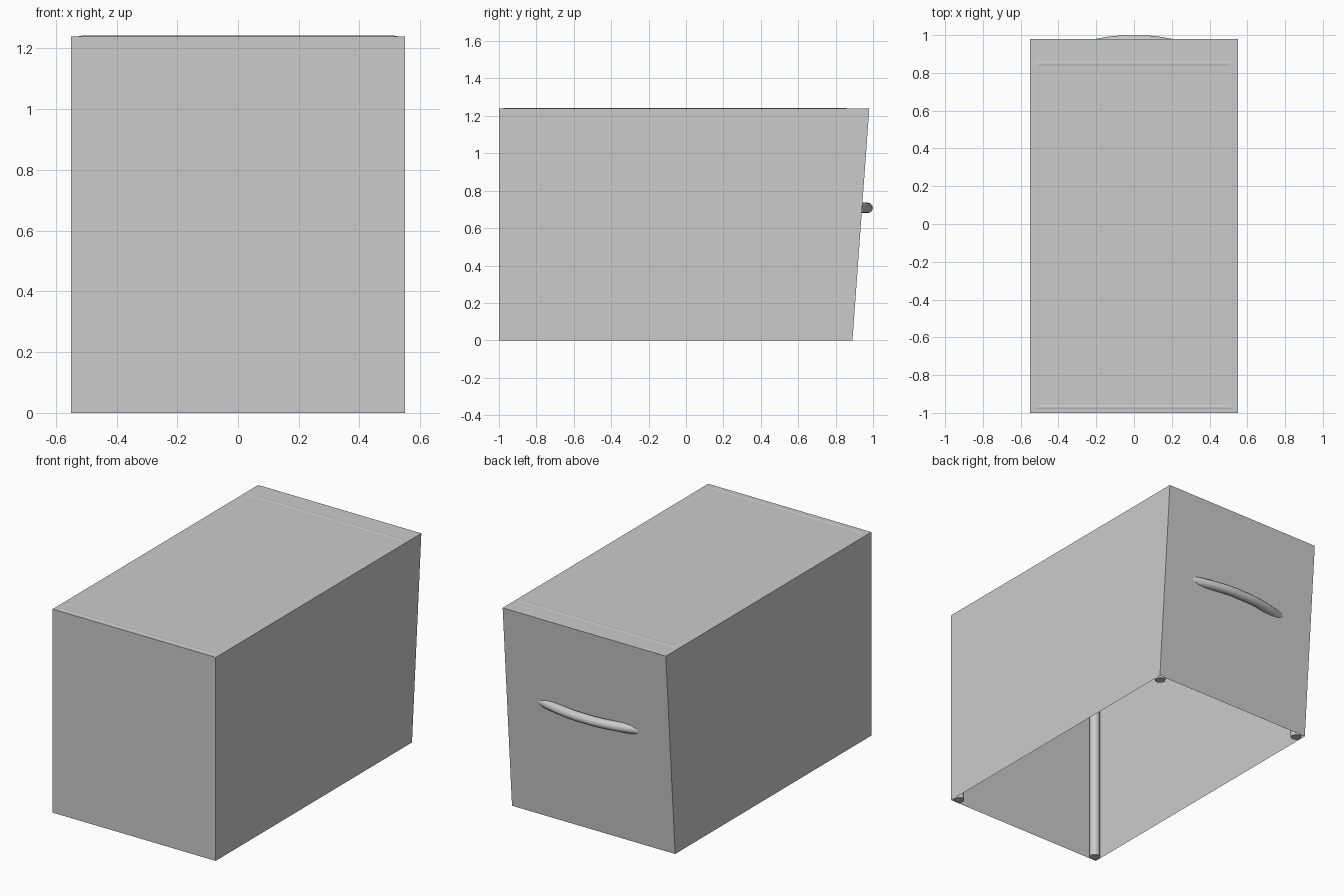
import bpy, bmesh
from mathutils import Vector

if "Cube" in bpy.data.objects:
    bpy.data.objects.remove(bpy.data.objects["Cube"])

H = 1.24        # cover height
R = 0.03        # frame tube radius
LX, Y0, Y1 = 0.515, -0.969, 0.85   # leg positions


def mesh_object(name, bm, smooth=False):
    me = bpy.data.meshes.new(name)
    bm.to_mesh(me)
    bm.free()
    ob = bpy.data.objects.new(name, me)
    bpy.context.collection.objects.link(ob)
    if smooth:
        bpy.ops.object.select_all(action='DESELECT')
        ob.select_set(True)
        bpy.context.view_layer.objects.active = ob
        bpy.ops.object.shade_smooth_by_angle()
    return ob


def tube(name, a, b, r=R, sides=24):
    a, b = Vector(a), Vector(b)
    d = b - a
    bm = bmesh.new()
    bmesh.ops.create_cone(bm, cap_ends=True, segments=sides,
                          radius1=r, radius2=r, depth=d.length)
    rot = d.to_track_quat('Z', 'Y').to_matrix().to_4x4()
    rot.translation = (a + b) / 2
    bm.transform(rot)
    return mesh_object(name, bm, True)


# Thin cover: side profile extruded across the width, open underneath
profile = [(-1, 0), (-1, H), (0.98, H), (0.89, 0)]
bm = bmesh.new()
left, right = [[bm.verts.new((x, y, z)) for y, z in profile] for x in (-0.55, 0.55)]
bm.faces.new(left)
bm.faces.new(right[::-1])
for i in range(3):
    bm.faces.new((left[i], right[i], right[i + 1], left[i + 1]))
bmesh.ops.recalc_face_normals(bm, faces=bm.faces)
top = next(f for f in bm.faces if abs(f.normal.z) > 0.9)
if top.normal.z < 0:
    bmesh.ops.reverse_faces(bm, faces=bm.faces)
mesh_object("cover", bm)

# Tube frame under the cover: four legs, side rails and cross rails
zr = H + 0.002 - R
for side, s in (("left", -1), ("right", 1)):
    for end, y in (("front", Y0), ("back", Y1)):
        tube(f"{end}_{side}_leg", (s * LX, y, 0), (s * LX, y, zr))
        # rounded corner joint
        bm = bmesh.new()
        bmesh.ops.create_uvsphere(bm, u_segments=24, v_segments=12, radius=R)
        bmesh.ops.translate(bm, verts=bm.verts, vec=(s * LX, y, zr))
        mesh_object(f"{end}_{side}_joint", bm, True)
    tube(f"{side}_rail", (s * LX, Y0, zr), (s * LX, Y1, zr))
for end, y in (("front", Y0), ("back", Y1)):
    tube(f"{end}_rail", (-LX, y, zr), (LX, y, zr))

# Bowed handle on the sloping back wall
cu = bpy.data.curves.new("handle", 'CURVE')
cu.dimensions = '3D'
cu.bevel_depth = 0.028
cu.bevel_resolution = 4
cu.use_fill_caps = True
xs = [-0.34, -0.27, -0.2, -0.13, -0.06, 0.06, 0.13, 0.2, 0.27, 0.34]
sp = cu.splines.new('POLY')
sp.points.add(len(xs) - 1)
for p, x in zip(sp.points, xs):
    p.co = (x, 0.973 - 0.52 * x * x, 0.708, 1)
sp.use_smooth = True
ob = bpy.data.objects.new("handle", cu)
bpy.context.collection.objects.link(ob)
